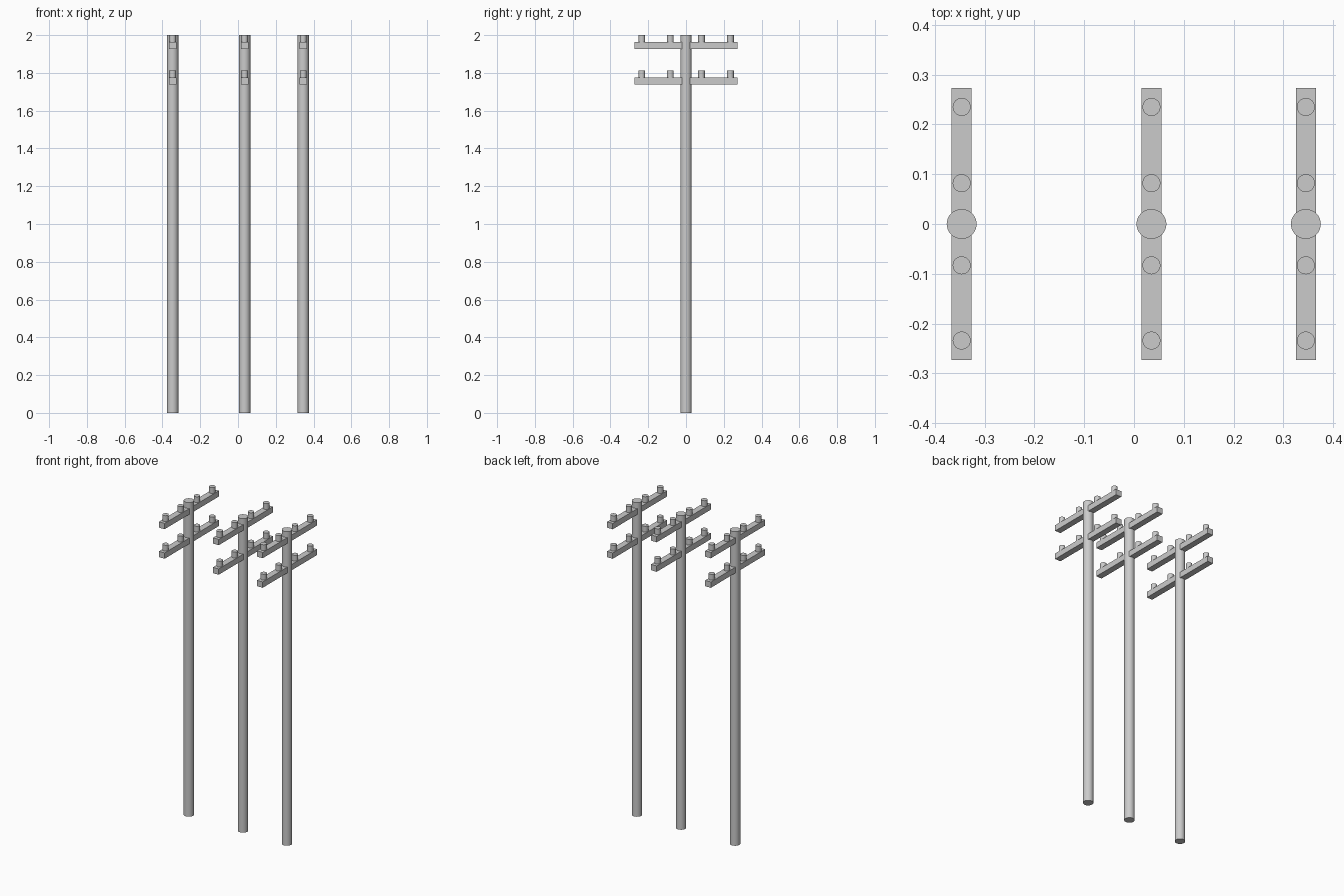
import bpy
import math

cube = bpy.data.objects.get("Cube")
if cube:
    bpy.data.objects.remove(cube, do_unlink=True)

grey = bpy.data.materials.new("plain_grey")
grey.use_nodes = True
GREY = (0.6, 0.6, 0.6, 1)
grey.diffuse_color = GREY
grey.node_tree.nodes["Principled BSDF"].inputs["Base Color"].default_value = GREY


def finish(name):
    obj = bpy.context.object
    obj.name = name
    obj.data.materials.append(grey)
    return obj


def cylinder(name, x, y, bottom, top, radius):
    bpy.ops.mesh.primitive_cylinder_add(
        vertices=32, radius=radius, depth=top - bottom,
        location=(x, y, (bottom + top) / 2))
    obj = finish(name)
    bpy.ops.object.shade_smooth_by_angle(angle=math.radians(40))
    return obj


def box(name, x, bottom, top, width, length):
    bpy.ops.mesh.primitive_cube_add(size=1, location=(x, 0, (bottom + top) / 2))
    obj = finish(name)
    obj.scale = (width, length, top - bottom)
    bpy.ops.object.transform_apply(location=False, rotation=False, scale=True)


POLES = {"right": -0.346, "middle": 0.035, "left": 0.345}
ARMS = {"lower": 1.738, "upper": 1.926}

for side, x in POLES.items():
    # Round pole
    cylinder(f"{side}_pole", x, 0, 0, 2, 0.03)
    for level, z in ARMS.items():
        # Crossarm with four insulator pegs standing on it
        box(f"{side}_{level}_crossarm", x, z, z + 0.037, 0.04, 0.546)
        for i, y in enumerate((-0.234, -0.083, 0.082, 0.235)):
            cylinder(f"{side}_{level}_insulator_{i + 1}", x, y, z + 0.037, z + 0.074, 0.018)
